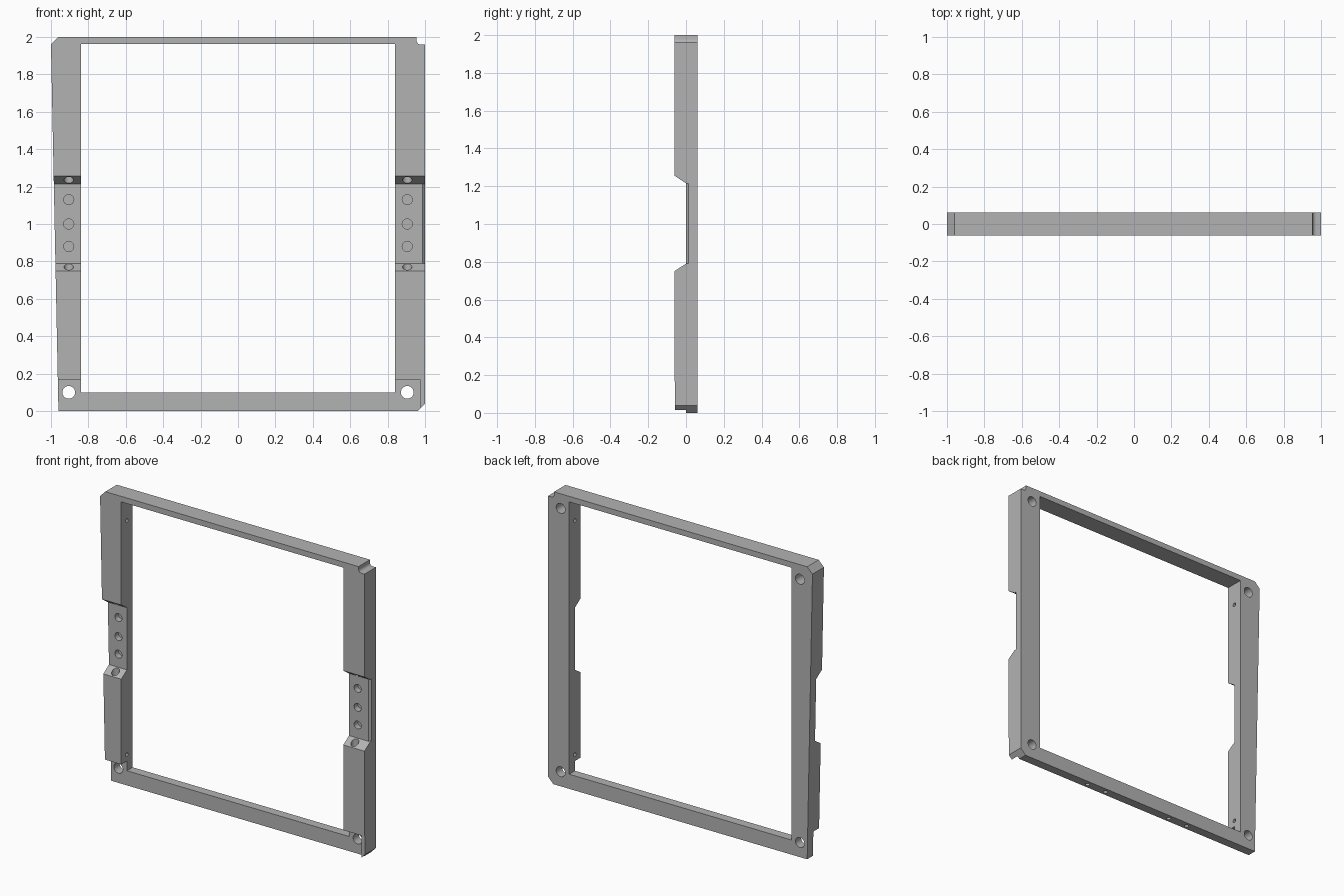
import bpy
import bmesh
from math import cos, sin, pi
from mathutils import Matrix, Vector

if "Cube" in bpy.data.objects:
    bpy.data.objects.remove(bpy.data.objects["Cube"])

D = 0.062  # half depth of the frame

grey = bpy.data.materials.new("plain grey")
grey.use_nodes = True
colour = (0.45, 0.45, 0.45, 1)
grey.diffuse_color = colour
grey.node_tree.nodes["Principled BSDF"].inputs["Base Color"].default_value = colour


def make_object(name, bm):
    bmesh.ops.recalc_face_normals(bm, faces=bm.faces)
    mesh = bpy.data.meshes.new(name)
    bm.to_mesh(mesh)
    bm.free()
    mesh.materials.append(grey)
    obj = bpy.data.objects.new(name, mesh)
    bpy.context.collection.objects.link(obj)
    return obj


def prism(name, points, offset):
    """Extrude a closed loop of 3D points along an offset."""
    bm = bmesh.new()
    face = bm.faces.new([bm.verts.new(p) for p in points])
    out = bmesh.ops.extrude_face_region(bm, geom=[face])
    verts = [g for g in out["geom"] if isinstance(g, bmesh.types.BMVert)]
    bmesh.ops.translate(bm, verts=verts, vec=offset)
    return make_object(name, bm)


def box(name, x0, x1, y0, y1, z0, z1):
    loop = [(x0, y0, z0), (x1, y0, z0), (x1, y0, z1), (x0, y0, z1)]
    return prism(name, loop, (0, y1 - y0, 0))


def drill(name, start, end, radius):
    """Round cutter between two points."""
    a, b = Vector(start), Vector(end)
    turn = (b - a).to_track_quat("Z", "Y").to_matrix().to_4x4()
    bm = bmesh.new()
    bmesh.ops.create_cone(bm, cap_ends=True, segments=28, radius1=radius,
                          radius2=radius, depth=(b - a).length,
                          matrix=Matrix.Translation((a + b) / 2) @ turn)
    return make_object(name, bm)


def cut(target, cutter):
    cutter.hide_render = True
    mod = target.modifiers.new("cut", "BOOLEAN")
    mod.operation = "DIFFERENCE"
    mod.solver = "EXACT"
    mod.object = cutter
    bpy.context.view_layer.objects.active = target
    bpy.ops.object.modifier_apply(modifier=mod.name)
    bpy.data.objects.remove(cutter)


# Outer slab: three chamfered corners and one filleted corner notch
fillet = [(0.975 + 0.02 * cos(a), 1.98 + 0.02 * sin(a))
          for a in [1.5 * pi - i * pi / 12 for i in range(7)]]
outline = [(-0.96, 0), (0.96, 0), (1, 0.04), (1, 1.96)] + fillet + \
          [(0.955, 2), (-0.96, 2), (-1, 1.96)]
frame = prism("frame", [(x, -D, z) for x, z in outline], (0, 2 * D, 0))

# Large opening, leaving the rails and posts
cut(frame, box("opening", -0.84, 0.84, -0.2, 0.2, 0.1, 1.962))

# Thinner bottom rail and corner pockets, with a slightly lowered outer wall
cut(frame, box("bottom_recess", -0.975, 0.975, -0.2, 0, -0.1, 0.167))
cut(frame, box("wall_recess", -1.1, 1.1, -0.2, -0.057, -0.1, 0.167))

for s in (-1, 1):
    hx = s * 0.905
    # Sloped notch half way up the post
    notch = [(-D - 0.06, 0.716), (0, 0.79), (0, 1.215), (-D - 0.06, 1.291)]
    notch = [(-D, 0.75), (0, 0.79), (0, 1.215), (-D, 1.257),
             (-0.1, 1.257), (-0.1, 0.75)]
    cut(frame, prism("notch", [(s * 0.8, y, z) for y, z in notch], (s * 0.3, 0, 0)))
    # Chamfer along the outer edge of the notch floor
    edge = [(s * 0.985, -0.001), (s * 1.001, 0.015), (s * 1.001, -0.001)]
    cut(frame, prism("edge", [(x, y, 0.79) for x, y in edge], (0, 0, 0.425)))

    # Blind holes in the notch floor
    for z in (0.88, 1.0, 1.13):
        cut(frame, drill("floor_hole", (hx, -0.03, z), (hx, 0.04, z), 0.027))
    # Vertical holes in the two slopes
    cut(frame, drill("lower_slope_hole", (hx, -0.03, 0.65), (hx, -0.03, 0.85), 0.025))
    cut(frame, drill("upper_slope_hole", (hx, -0.03, 1.15), (hx, -0.03, 1.36), 0.025))
    # Corner fixing holes: through at the bottom, blind at the top
    cut(frame, drill("bottom_hole", (hx, -0.03, 0.1), (hx, 0.2, 0.1), 0.034))
    cut(frame, drill("top_hole", (hx, -0.02, 1.9), (hx, 0.2, 1.9), 0.034))
    # Small holes in the inner face of the post
    for z in (0.21, 1.81):
        cut(frame, drill("inner_hole", (s * 0.8, 0, z), (s * 0.9, 0, z), 0.013))
    # Small holes under the bottom rail
    for x in (0.265, 0.415):
        cut(frame, drill("rail_hole", (s * x, 0.03, -0.05), (s * x, 0.03, 0.06), 0.014))

# Flat faces, smooth hole walls
bpy.ops.object.select_all(action="DESELECT")
frame.select_set(True)
bpy.context.view_layer.objects.active = frame
bpy.ops.object.shade_smooth_by_angle(angle=0.5)
